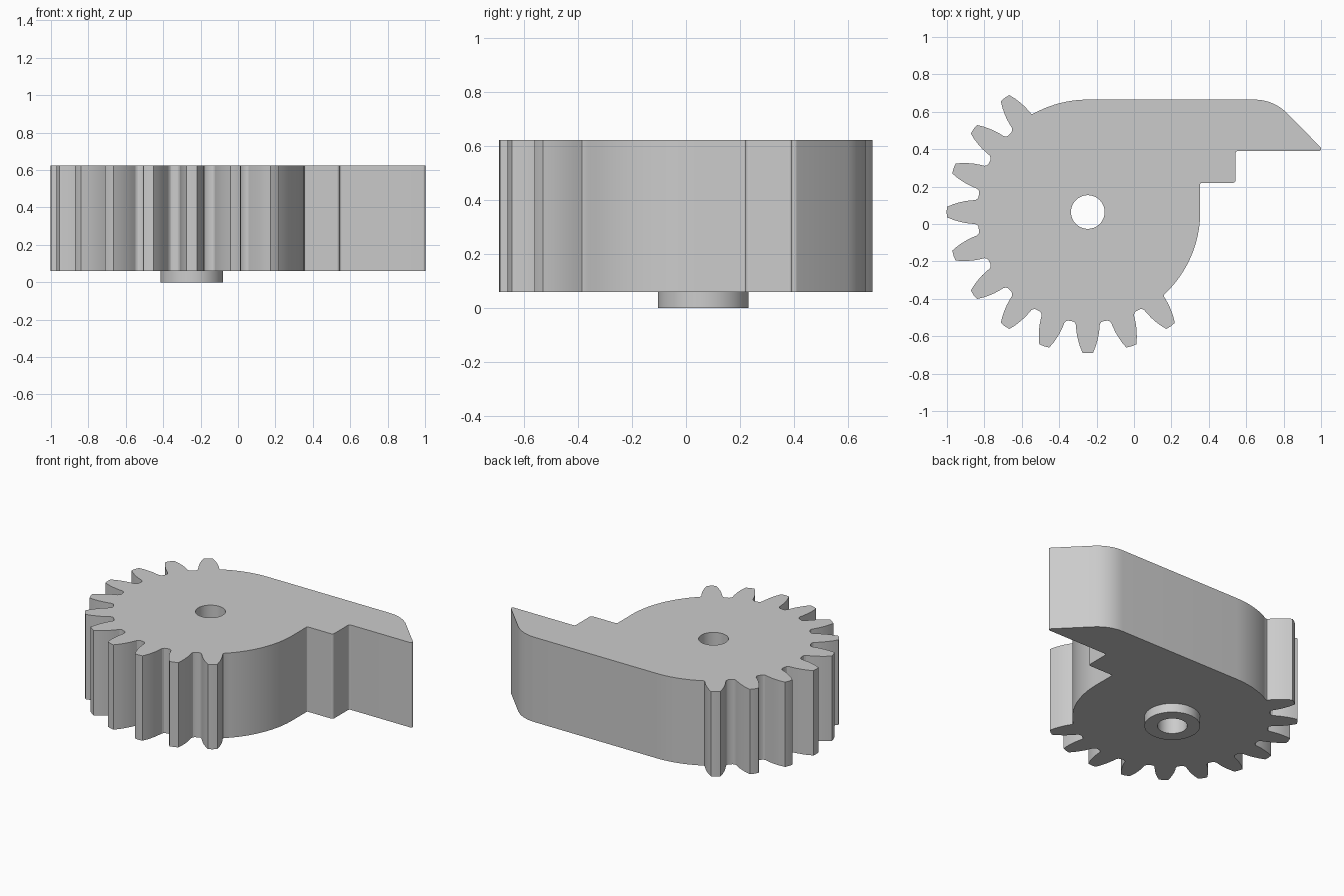
import bpy
import bmesh
from math import asin, cos, sin, radians, tan
from mathutils import Vector

old = bpy.data.objects.get("Cube")
if old:
    bpy.data.objects.remove(old, do_unlink=True)

grey = bpy.data.materials.new("light grey")
grey.use_nodes = True
colour = (0.6, 0.6, 0.6, 1)
grey.diffuse_color = colour
grey.node_tree.nodes["Principled BSDF"].inputs["Base Color"].default_value = colour

CENTRE = Vector((-0.247, 0.064))
BODY_R, HOLE_R, BOSS_R = 0.601, 0.09, 0.168
BOTTOM, TOP = 0.06, 0.623
PITCH = radians(18)


def polar(r, a):
    return CENTRE + r * Vector((cos(a), sin(a)))


def arc(r, start, end, steps):
    """Points on a circle about the shaft, angles in degrees."""
    return [polar(r, radians(start + (end - start) * i / steps)) for i in range(steps + 1)]


def circle(r, steps=64):
    return arc(r, 0, 360, steps)[:-1]


def fillet(before, corner, after, r, steps):
    """Tangent arc replacing a corner."""
    u, v = (before - corner).normalized(), (after - corner).normalized()
    half = u.angle(v) / 2
    middle = corner + (u + v).normalized() * r / sin(half)
    start = corner + u * r / tan(half) - middle
    end = corner + v * r / tan(half) - middle
    sweep = start.angle_signed(end)
    # Vector.angle_signed is clockwise, so turn the other way
    points = []
    for i in range(steps + 1):
        a = -sweep * i / steps
        points.append(middle + Vector((start.x * cos(a) - start.y * sin(a),
                                       start.x * sin(a) + start.y * cos(a))))
    return points


def prism(name, outer, inner, z0, z1):
    """Extruded outline with a hole through it."""
    bm = bmesh.new()
    for loop in (outer, inner):
        verts = [bm.verts.new((p.x, p.y, z0)) for p in loop]
        for i, v in enumerate(verts):
            bm.edges.new((verts[i - 1], v))
    bmesh.ops.triangle_fill(bm, use_beauty=True, edges=bm.edges[:])
    made = bmesh.ops.extrude_face_region(bm, geom=bm.faces[:], use_keep_orig=True)
    top = [g for g in made["geom"] if isinstance(g, bmesh.types.BMVert)]
    bmesh.ops.translate(bm, verts=top, vec=(0, 0, z1 - z0))
    bmesh.ops.recalc_face_normals(bm, faces=bm.faces[:])
    mesh = bpy.data.meshes.new(name)
    bm.to_mesh(mesh)
    bm.free()
    mesh.materials.append(grey)
    obj = bpy.data.objects.new(name, mesh)
    bpy.context.collection.objects.link(obj)
    bpy.ops.object.select_all(action="DESELECT")
    obj.select_set(True)
    bpy.context.view_layer.objects.active = obj
    bpy.ops.object.shade_smooth_by_angle(angle=radians(25))


# Gear teeth: radius and half width along one flank, mirrored for the other
flank = [(0.59, 0.08), (0.594, 0.071), (0.605, 0.064), (0.63, 0.062), (0.66, 0.058),
         (0.69, 0.051), (0.72, 0.042), (0.753, 0.028)]
teeth = []
for i in range(11):
    mid = radians(126) + i * PITCH
    teeth += [polar(r, mid - asin(w / r)) for r, w in flank]
    teeth.append(polar(0.755, mid))
    teeth += [polar(r, mid + asin(w / r)) for r, w in reversed(flank)]
teeth = teeth[2:-2]

# Round side of the body, then the stepped arm and its pointed end
outline = teeth + arc(BODY_R, 313, 360, 16)
corners = [(0.354, 0.064), (0.354, 0.22), (0.543, 0.22), (0.543, 0.39),
           (1.018, 0.39), (0.746, 0.665), (-0.247, 0.665)]
radii = [0.008, 0.015, 0.012, 0.012, 0.24]
corners = [Vector(c) for c in corners]
for i, r in enumerate(radii, 1):
    outline += fillet(corners[i - 1], corners[i], corners[i + 1], r, 8)
outline += arc(BODY_R, 90, 119, 10)

prism("gear_body", outline, circle(HOLE_R), BOTTOM, TOP)

# Raised ring under the shaft hole
prism("shaft_boss", circle(BOSS_R), circle(HOLE_R), 0, BOTTOM)
